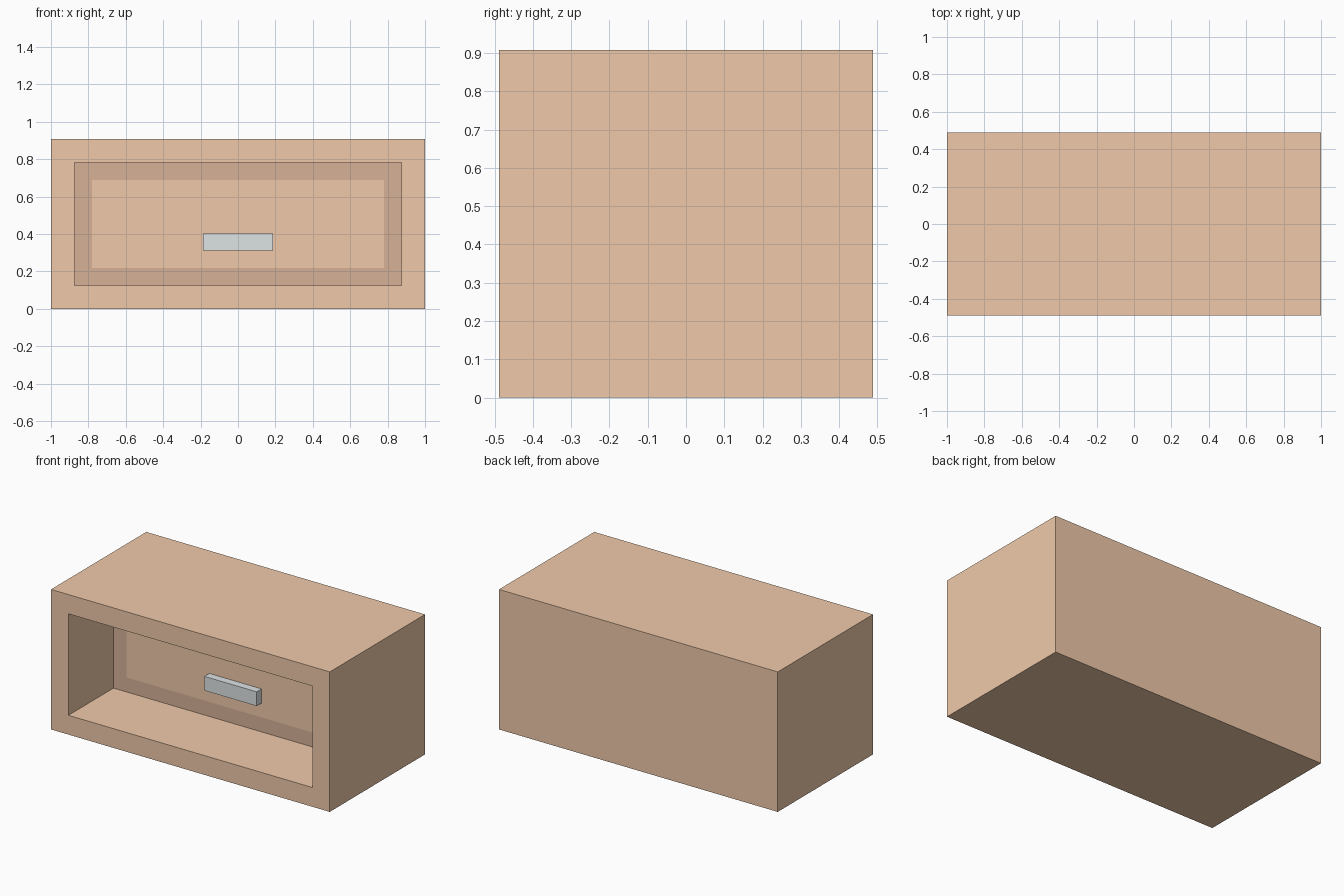
import bpy, bmesh
from mathutils import Matrix, Vector

if "Cube" in bpy.data.objects:
    bpy.data.objects.remove(bpy.data.objects["Cube"])


def material(name, rgb):
    m = bpy.data.materials.new(name)
    m.diffuse_color = (*rgb, 1)
    m.use_nodes = True
    m.node_tree.nodes["Principled BSDF"].inputs["Base Color"].default_value = m.diffuse_color
    return m


wood = material("wood", (0.87, 0.59, 0.40))
dark_wood = material("dark_wood", (0.68, 0.447, 0.31))
metal = material("metal", (0.73, 0.77, 0.785))


def box(bm, size, centre):
    bmesh.ops.create_cube(bm, size=1, matrix=Matrix.Translation(centre) @ Matrix.Diagonal((*size, 1)))


def finish(bm, name, mats):
    me = bpy.data.meshes.new(name)
    bm.to_mesh(me)
    bm.free()
    for m in mats:
        me.materials.append(m)
    ob = bpy.data.objects.new(name, me)
    bpy.context.collection.objects.link(ob)
    return ob


W, D, H = 2.0, 0.976, 0.908
RIM, DEPTH, BORDER = 0.125, 0.462, 0.094
back_y = -D / 2 + DEPTH

# cabinet: box with a rimmed recess and a dark border on the recessed panel
bm = bmesh.new()
box(bm, (W, D, H), (0, 0, H / 2))
front = min(bm.faces, key=lambda f: f.calc_center_median().y)
bmesh.ops.inset_region(bm, faces=[front], thickness=RIM, use_even_offset=True)
panel = bmesh.ops.extrude_discrete_faces(bm, faces=[front])["faces"][0]
bmesh.ops.translate(bm, verts=panel.verts[:], vec=Vector((0, DEPTH, 0)))
border = bmesh.ops.inset_region(bm, faces=[panel], thickness=BORDER, use_even_offset=True)["faces"]
for f in border:
    f.material_index = 1
finish(bm, "cabinet", [wood, dark_wood])

# handle on the recessed panel
bm = bmesh.new()
box(bm, (0.375, 0.05, 0.092), (0, back_y - 0.025, 0.358))
finish(bm, "handle", [metal])
